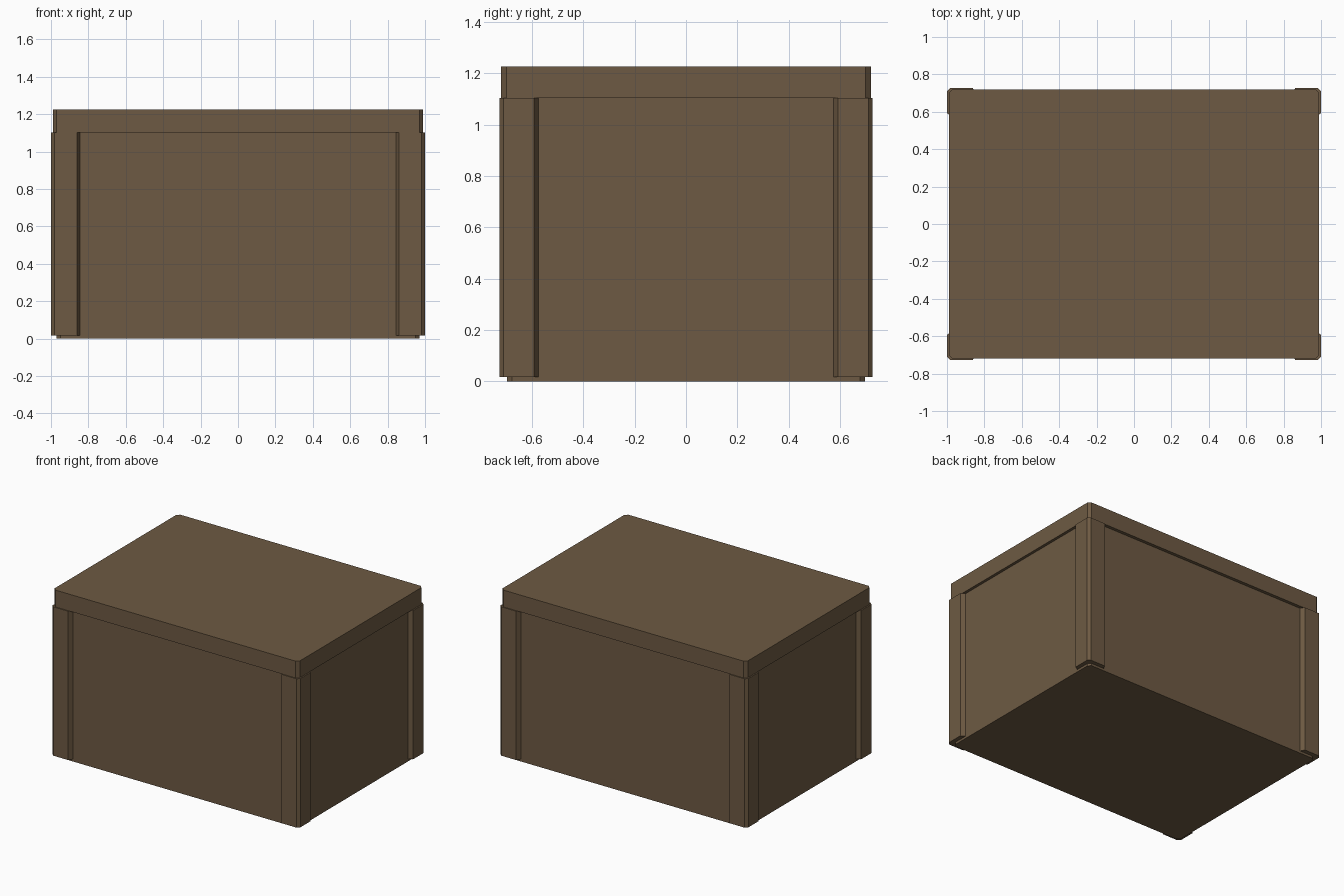
import bpy
import bmesh

if "Cube" in bpy.data.objects:
    bpy.data.objects.remove(bpy.data.objects["Cube"])

wood = bpy.data.materials.new("brown_wood")
wood.diffuse_color = (0.155, 0.102, 0.056, 1)
wood.use_nodes = True
wood.node_tree.nodes["Principled BSDF"].inputs["Base Color"].default_value = wood.diffuse_color


def prism(name, outline, z0, z1):
    """Extrude a flat outline (x, y) from z0 to z1."""
    bm = bmesh.new()
    face = bm.faces.new([bm.verts.new((x, y, z0)) for x, y in outline])
    ext = bmesh.ops.extrude_face_region(bm, geom=[face])
    verts = [v for v in ext["geom"] if isinstance(v, bmesh.types.BMVert)]
    bmesh.ops.translate(bm, verts=verts, vec=(0, 0, z1 - z0))
    bmesh.ops.recalc_face_normals(bm, faces=bm.faces)
    mesh = bpy.data.meshes.new(name)
    bm.to_mesh(mesh)
    bm.free()
    mesh.materials.append(wood)
    obj = bpy.data.objects.new(name, mesh)
    bpy.context.collection.objects.link(obj)
    return obj


def chamfered(hx, hy, c):
    """Rectangle outline with cut corners."""
    return [(hx - c, -hy), (hx, -hy + c), (hx, hy - c), (hx - c, hy),
            (-hx + c, hy), (-hx, hy - c), (-hx, -hy + c), (-hx + c, -hy)]


# Main box and overhanging lid
prism("box_body", chamfered(0.97, 0.697, 0.02), 0.0, 1.103)
prism("lid", chamfered(0.99, 0.72, 0.02), 1.103, 1.226)

# L-shaped corner posts with slanted ends, wrapped around the box
post = [(0.862, 0.727), (0.982, 0.727), (1.0, 0.71), (1.0, 0.592),
        (0.97, 0.575), (0.97, 0.677), (0.95, 0.697), (0.846, 0.697)]
for side_x, sx in (("left", -1), ("right", 1)):
    for side_y, sy in (("front", -1), ("back", 1)):
        prism(f"corner_post_{side_y}_{side_x}",
              [(x * sx, y * sy) for x, y in post], 0.017, 1.103)
